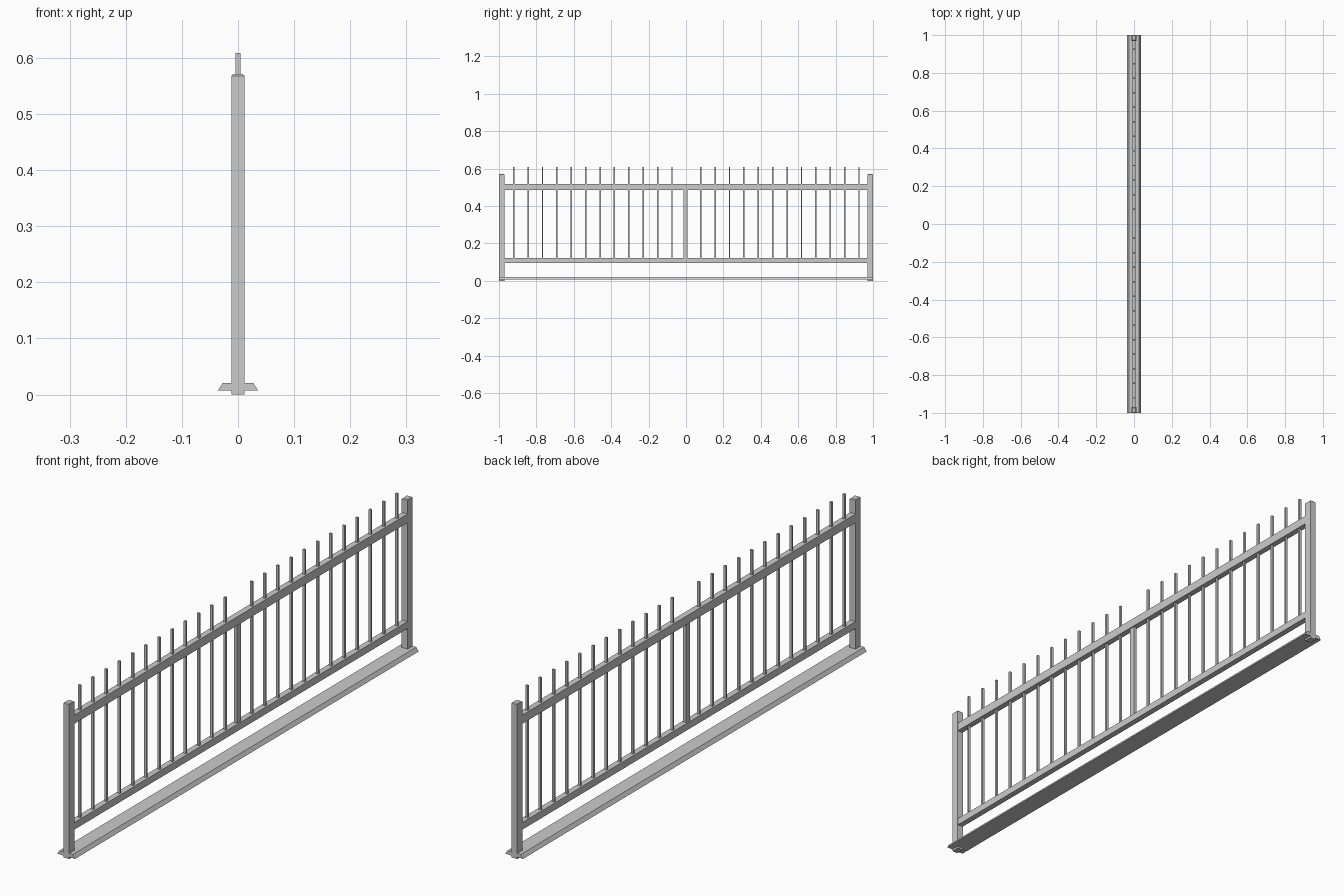
import bpy
import bmesh

old = bpy.data.objects.get("Cube")
if old:
    bpy.data.objects.remove(old, do_unlink=True)

steel = bpy.data.materials.new("grey_steel")
steel.use_nodes = True
GREY = (0.6, 0.6, 0.6, 1)
steel.diffuse_color = GREY
steel.node_tree.nodes["Principled BSDF"].inputs["Base Color"].default_value = GREY


def finish(name, bm):
    bmesh.ops.recalc_face_normals(bm, faces=bm.faces)
    mesh = bpy.data.meshes.new(name)
    bm.to_mesh(mesh)
    bm.free()
    mesh.materials.append(steel)
    obj = bpy.data.objects.new(name, mesh)
    bpy.context.collection.objects.link(obj)
    return obj


def bar(name, half_x, y0, y1, z0, z1, cap=0):
    """Box centred on x; cap chamfers the edges of the top."""
    bm = bmesh.new()
    bmesh.ops.create_cube(bm, size=1)
    for v in bm.verts:
        v.co = (2 * half_x * v.co.x, y1 if v.co.y > 0 else y0, z1 if v.co.z > 0 else z0)
    if cap:
        top = [e for e in bm.edges if all(v.co.z > z1 - cap for v in e.verts)]
        bmesh.ops.bevel(bm, geom=top, offset=cap, segments=1, affect='EDGES')
    return finish(name, bm)


# End posts with chamfered tops
for name, y in (("front_post", -0.985), ("back_post", 0.985)):
    bar(name, 0.012, y - 0.015, y + 0.015, 0, 0.571, cap=0.003)

# Horizontal rails
bar("lower_rail", 0.011, -0.97, 0.97, 0.096, 0.122)
bar("upper_rail", 0.011, -0.97, 0.97, 0.486, 0.518)

# Flat upright between the rails at mid-span
bar("middle_upright", 0.006, -0.014, 0.008, 0.122, 0.486)

# Evenly spaced pickets, skipping the middle upright
for i in range(-12, 13):
    if i:
        y = i / 13 + 0.002
        bar("picket", 0.0045, y - 0.0038, y + 0.0038, 0.109, 0.609)

# Ground sill with sloping sides
bm = bmesh.new()
profile = [(-0.036, 0.007), (0.036, 0.007), (0.027, 0.021), (-0.027, 0.021)]
end = bm.faces.new([bm.verts.new((x, -1, z)) for x, z in profile])
extruded = bmesh.ops.extrude_face_region(bm, geom=[end], use_keep_orig=True)
for v in extruded["geom"]:
    if isinstance(v, bmesh.types.BMVert):
        v.co.y = 1
finish("ground_sill", bm)
